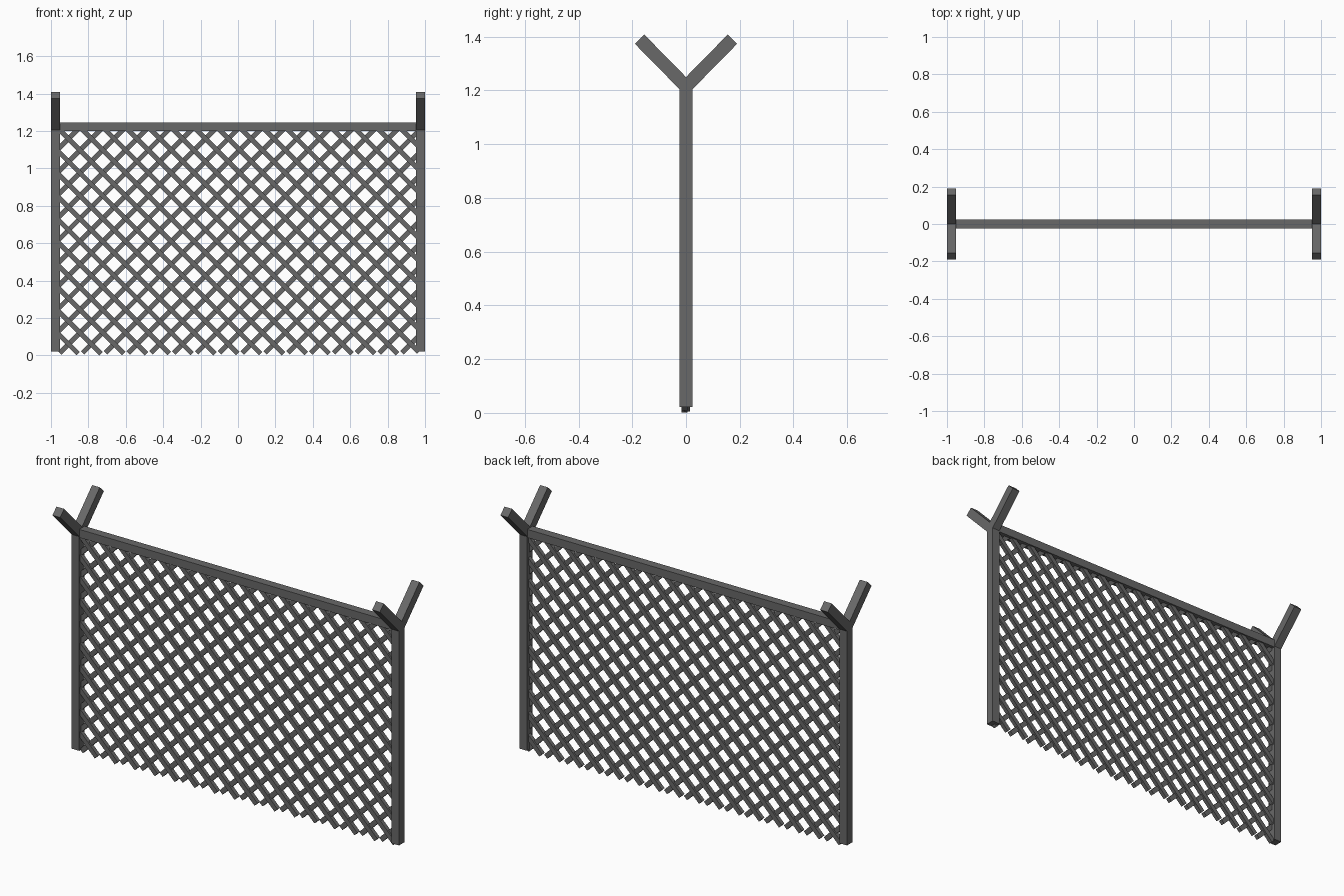
import bpy, bmesh, math
from mathutils import Matrix, Vector

if "Cube" in bpy.data.objects:
    bpy.data.objects.remove(bpy.data.objects["Cube"])

steel = bpy.data.materials.new("dark_grey_steel")
steel.diffuse_color = (0.14, 0.14, 0.14, 1)
steel.use_nodes = True
steel.node_tree.nodes["Principled BSDF"].inputs["Base Color"].default_value = steel.diffuse_color


def add_bar(bm, a, b, width, depth, side):
    """Square-ended bar from a to b; depth is measured along the side axis."""
    a, b, side = Vector(a), Vector(b), Vector(side)
    axis = (b - a).normalized()
    across = side.cross(axis)
    rot = Matrix((across, side, axis)).transposed().to_4x4()
    scale = Matrix.Diagonal((width, depth, (b - a).length, 1))
    bmesh.ops.create_cube(bm, size=1, matrix=Matrix.Translation((a + b) / 2) @ rot @ scale)


def make_object(name, bars):
    bm = bmesh.new()
    for bar in bars:
        add_bar(bm, *bar)
    bmesh.ops.recalc_face_normals(bm, faces=bm.faces)
    mesh = bpy.data.meshes.new(name)
    bm.to_mesh(mesh)
    bm.free()
    mesh.materials.append(steel)
    ob = bpy.data.objects.new(name, mesh)
    bpy.context.collection.objects.link(ob)
    return ob


X, Y = (1, 0, 0), (0, 1, 0)
POST_X = 0.9765

# Posts with a forked pair of arms on top
for name, s in (("left", -1), ("right", 1)):
    x = s * POST_X
    make_object(name + "_post", [((x, 0, 0.022), (x, 0, 1.215), 0.048, 0.047, X)])
    make_object(name + "_fork_arms",
                [((x, 0, 1.215), (x, t * 0.173, 1.391), 0.049, 0.047, X) for t in (-1, 1)])

# Top rail between the posts
make_object("top_rail", [((-0.96, 0, 1.222), (0.96, 0, 1.222), 0.045, 0.047, Y)])

# Diagonal mesh: two families of 45 degree wires, clipped to the frame
LIMIT, Z0, Z1, STEP = 0.967, 0.010, 1.215, 0.122


def wires(slope, foot, y, z0):
    bars = []
    for k in range(-14, 32):
        x0 = foot + STEP * k                       # x where the wire meets z0
        xs = sorted((x0, x0 + slope * (Z1 - z0)))
        lo, hi = max(xs[0], -LIMIT), min(xs[1], LIMIT)
        if hi - lo < 0.02:
            continue
        bars.append(((lo, y, z0 + slope * (lo - x0)),
                     (hi, y, z0 + slope * (hi - x0)), 0.026, 0.022, Y))
    return bars


make_object("front_mesh_wires", wires(-1, -0.855, -0.005, Z0))
make_object("back_mesh_wires", wires(1, -0.953, 0.004, Z0 + 0.004))
